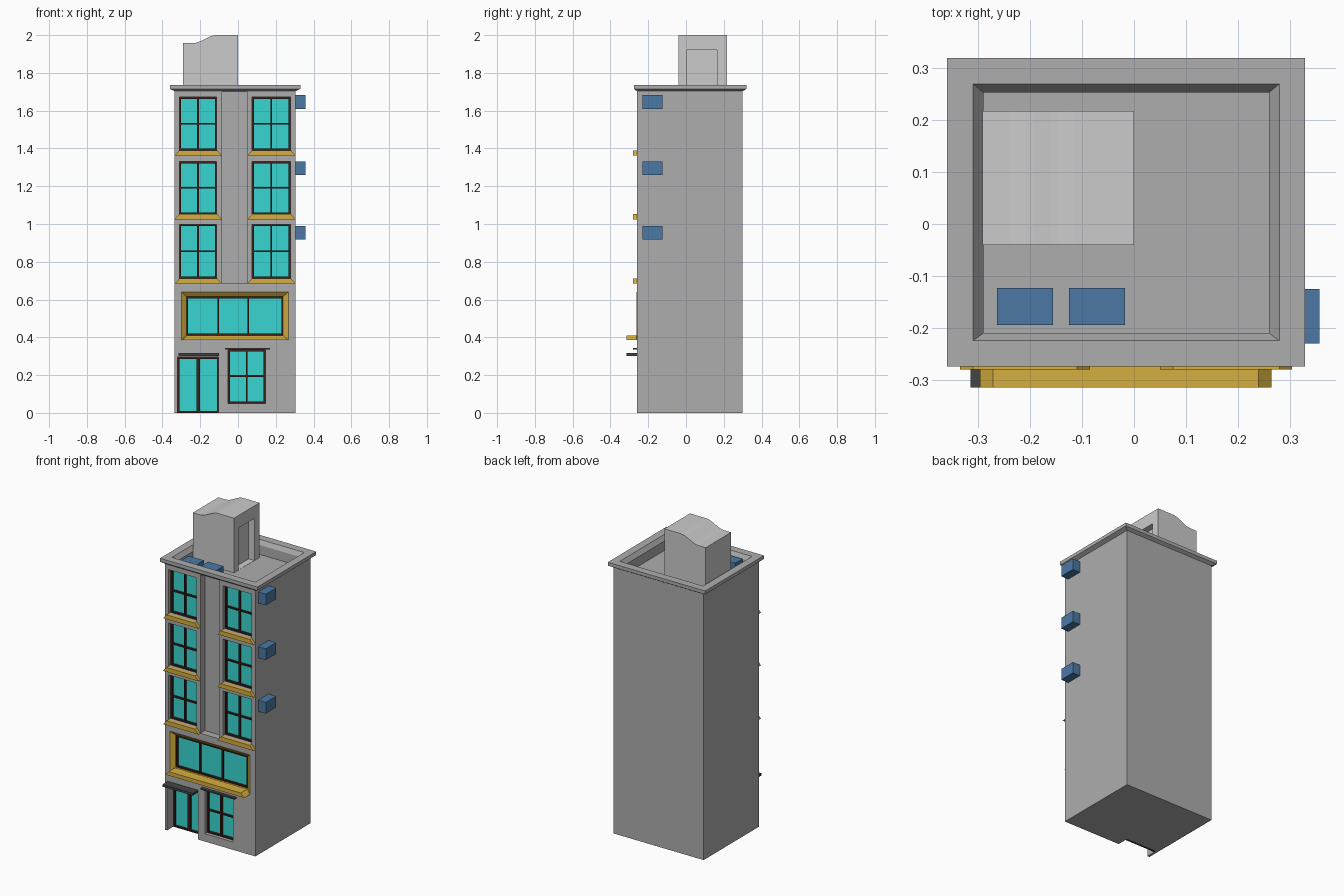
import bpy, bmesh
from mathutils import Vector

if "Cube" in bpy.data.objects:
    bpy.data.objects.remove(bpy.data.objects["Cube"])


def material(name, r, g, b):
    m = bpy.data.materials.new(name)
    m.diffuse_color = (r, g, b, 1)
    m.use_nodes = True
    m.node_tree.nodes["Principled BSDF"].inputs["Base Color"].default_value = m.diffuse_color
    return m


YELLOW = material("yellow_plaster", 0.67, 0.43, 0.05)
DARK = material("dark_plaster", 0.058, 0.058, 0.058)
TEAL = material("teal_glass", 0.04, 0.67, 0.64)
BLUE = material("blue_metal", 0.07, 0.19, 0.37)
BROWN = material("brown_wood", 0.05, 0.014, 0.01)
GREY = material("grey_concrete", 0.42, 0.42, 0.42)


def finish(name, bm, mat=None):
    bmesh.ops.recalc_face_normals(bm, faces=bm.faces[:])
    me = bpy.data.meshes.new(name)
    bm.to_mesh(me)
    bm.free()
    if mat:
        me.materials.append(mat)
    ob = bpy.data.objects.new(name, me)
    bpy.context.collection.objects.link(ob)
    return ob


def loft(bm, rings):
    """Closed loft through (x0, x1, y0, y1, z) rectangles."""
    loops = [[bm.verts.new(p) for p in ((a, c, z), (b, c, z), (b, d, z), (a, d, z))]
             for a, b, c, d, z in rings]
    for lo, hi in zip(loops, loops[1:]):
        for i in range(4):
            j = (i + 1) % 4
            bm.faces.new((lo[i], lo[j], hi[j], hi[i]))
    bm.faces.new(loops[0][::-1])
    bm.faces.new(loops[-1])


def boxes(name, items, mat=None):
    """One object from (x0, x1, y0, y1, z0, z1) boxes."""
    bm = bmesh.new()
    for a, b, c, d, e, f in items:
        loft(bm, [(a, b, c, d, e), (a, b, c, d, f)])
    return finish(name, bm, mat)


def prism(name, profile, y0, y1, mat=None):
    """Extrude an xz profile along y."""
    bm = bmesh.new()
    face = bm.faces.new([bm.verts.new((x, y0, z)) for x, z in profile])
    out = bmesh.ops.extrude_face_region(bm, geom=[face])["geom"]
    for v in out:
        if isinstance(v, bmesh.types.BMVert):
            v.co.y = y1
    return finish(name, bm, mat)


def carve(ob, items):
    cutter = boxes("cutter", items)
    cutter.hide_render = True
    mod = ob.modifiers.new("openings", "BOOLEAN")
    mod.operation, mod.solver, mod.object = "DIFFERENCE", "EXACT", cutter
    dg = bpy.context.evaluated_depsgraph_get()
    me = bpy.data.meshes.new_from_object(ob.evaluated_get(dg))
    ob.modifiers.clear()
    ob.data = me
    bpy.data.objects.remove(cutter)


def window(name, x0, x1, z0, z1, y, uprights, rails):
    """Glass pane with a brown border, uprights and rails."""
    t = 0.009
    boxes(name + "_glass", [(x0, x1, y, y + 0.004, z0, z1)], TEAL)
    f, k = y - 0.014, y + 0.001
    bars = [(x0, x0 + t, f, k, z0, z1), (x1 - t, x1, f, k, z0, z1),
            (x0 + t, x1 - t, f, k, z0, z0 + t), (x0 + t, x1 - t, f, k, z1 - t, z1)]
    bars += [(x - t / 2, x + t / 2, f, k, z0 + t, z1 - t) for x in uprights]
    bars += [(x0 + t, x1 - t, f + 0.002, k, z - t / 2, z + t / 2) for z in rails]
    boxes(name + "_frame", bars, BROWN)


def sill(name, x0, x1, z0, z1, y0, y1, inset=0.025):
    prism(name, [(x0, z0), (x1, z0), (x1 - inset, z1), (x0 + inset, z1)], y0, y1, YELLOW)


FRONT, SPLIT, BACK_OF_CUT = -0.26, -0.148, -0.222
bays = [(-0.335, -0.085), (0.05, 0.305)]
storeys = [(0.712, 0.998), (1.053, 1.33), (1.39, 1.672)]

# Building shell: walls, flared cornice, parapet and sunken roof
bm = bmesh.new()
loft(bm, [(-0.335, 0.305, FRONT, 0.30, 0), (-0.335, 0.305, FRONT, 0.30, 1.703),
          (-0.36, 0.33, -0.275, 0.32, 1.715), (-0.36, 0.33, -0.275, 0.32, 1.737),
          (-0.31, 0.28, -0.225, 0.27, 1.737), (-0.29, 0.26, -0.21, 0.253, 1.71),
          (-0.29, 0.26, -0.21, 0.253, 1.65)])
shell = finish("building_shell", bm)
cuts = [(-0.085, 0.05, -0.3, -0.214, 0.684, 1.70),      # central recess
        (-0.32, -0.102, -0.3, -0.18, -0.1, 0.295),      # doorway
        (-0.052, 0.145, -0.3, BACK_OF_CUT, 0.05, 0.333),
        (-0.30, 0.268, -0.3, BACK_OF_CUT, 0.385, 0.64)]
cuts += [(a + 0.025, b - 0.028, -0.3, BACK_OF_CUT, lo, hi)
         for a, b in bays for lo, hi in storeys]
carve(shell, cuts)

# Colour bands on the front slice
bm = bmesh.new()
bm.from_mesh(shell.data)
bmesh.ops.bisect_plane(bm, geom=bm.verts[:] + bm.edges[:] + bm.faces[:],
                       plane_co=(0, SPLIT, 0), plane_no=(0, 1, 0))
front = [f for f in bm.faces if f.calc_center_median().y < SPLIT]
geom = set(front) | {e for f in front for e in f.edges} | {v for f in front for v in f.verts}
bmesh.ops.bisect_plane(bm, geom=list(geom), plane_co=(0, 0, 0.68), plane_no=(0, 0, 1))
for f in bm.faces:
    c = f.calc_center_bounds()
    f.material_index = 0 if c.y > SPLIT else (1 if c.z > 0.68 else 2)
bm.to_mesh(shell.data)
bm.free()
shell.data.materials.clear()
for m in (GREY, YELLOW, DARK):
    shell.data.materials.append(m)

# Upper windows with mitred sills
for side, (a, b) in zip(("left", "right"), bays):
    for n, (lo, hi) in enumerate(storeys):
        x0, x1 = a + 0.025, b - 0.028
        window(f"{side}_window_{n}", x0, x1, lo, hi, BACK_OF_CUT - 0.003,
               [(x0 + x1) / 2], [(lo + hi) / 2])
        sill(f"{side}_sill_{n}", a, b, lo - 0.028, lo, -0.28, -0.255)

# Wide first-floor window with splayed yellow surround
bm = bmesh.new()
outer = [(-0.30, 0.385), (0.268, 0.385), (0.268, 0.64), (-0.30, 0.64)]
inner = [(-0.273, 0.41), (0.238, 0.41), (0.238, 0.615), (-0.273, 0.615)]
rows = [[bm.verts.new((x, y, z)) for x, z in pts]
        for pts, y in ((outer, FRONT - 0.001), (inner, -0.24), (inner, BACK_OF_CUT),
                       (outer, BACK_OF_CUT))]
for r in range(4):
    p, q = rows[r], rows[(r + 1) % 4]
    for i in range(4):
        bm.faces.new((p[i], p[i - 1], q[i - 1], q[i]))
finish("wide_window_surround", bm, YELLOW)
window("wide_window", -0.273, 0.238, 0.41, 0.615, BACK_OF_CUT - 0.003, [-0.105, 0.055], [])
sill("wide_window_sill", -0.297, 0.265, 0.385, 0.41, -0.315, -0.25)

# Ground floor window, door and their canopies
window("shop_window", -0.052, 0.145, 0.05, 0.333, BACK_OF_CUT - 0.003, [0.046], [0.195])
window("door", -0.32, -0.102, 0, 0.295, -0.184, [-0.215, -0.206], [])
boxes("door_canopy", [(-0.315, -0.10, -0.315, -0.25, 0.302, 0.316)], DARK)
boxes("shop_window_canopy", [(-0.07, 0.17, -0.28, -0.25, 0.335, 0.344)], DARK)

# Stair house with wavy roof and recessed door
profile = [(-0.292, 1.645), (0, 1.645), (0, 2.0)]
for i in range(9):
    t = 1 - i / 8
    profile.append((-0.24 + 0.125 * t, 1.957 + 0.043 * t * t * (3 - 2 * t)))
profile.append((-0.292, 1.957))
stair = prism("stair_house", profile, -0.04, 0.218)
carve(stair, [(-0.04, 0.1, 0.003, 0.165, 1.651, 1.92)])

# Air conditioning units on the side wall and roof
for n, z in enumerate((0.917, 1.26, 1.61)):
    boxes(f"wall_air_unit_{n}", [(0.304, 0.358, -0.23, -0.125, z, z + 0.072)], BLUE)
for n, x in enumerate((-0.264, -0.125)):
    boxes(f"roof_air_unit_{n}", [(x, x + 0.108, -0.195, -0.123, 1.648, 1.72)], BLUE)
